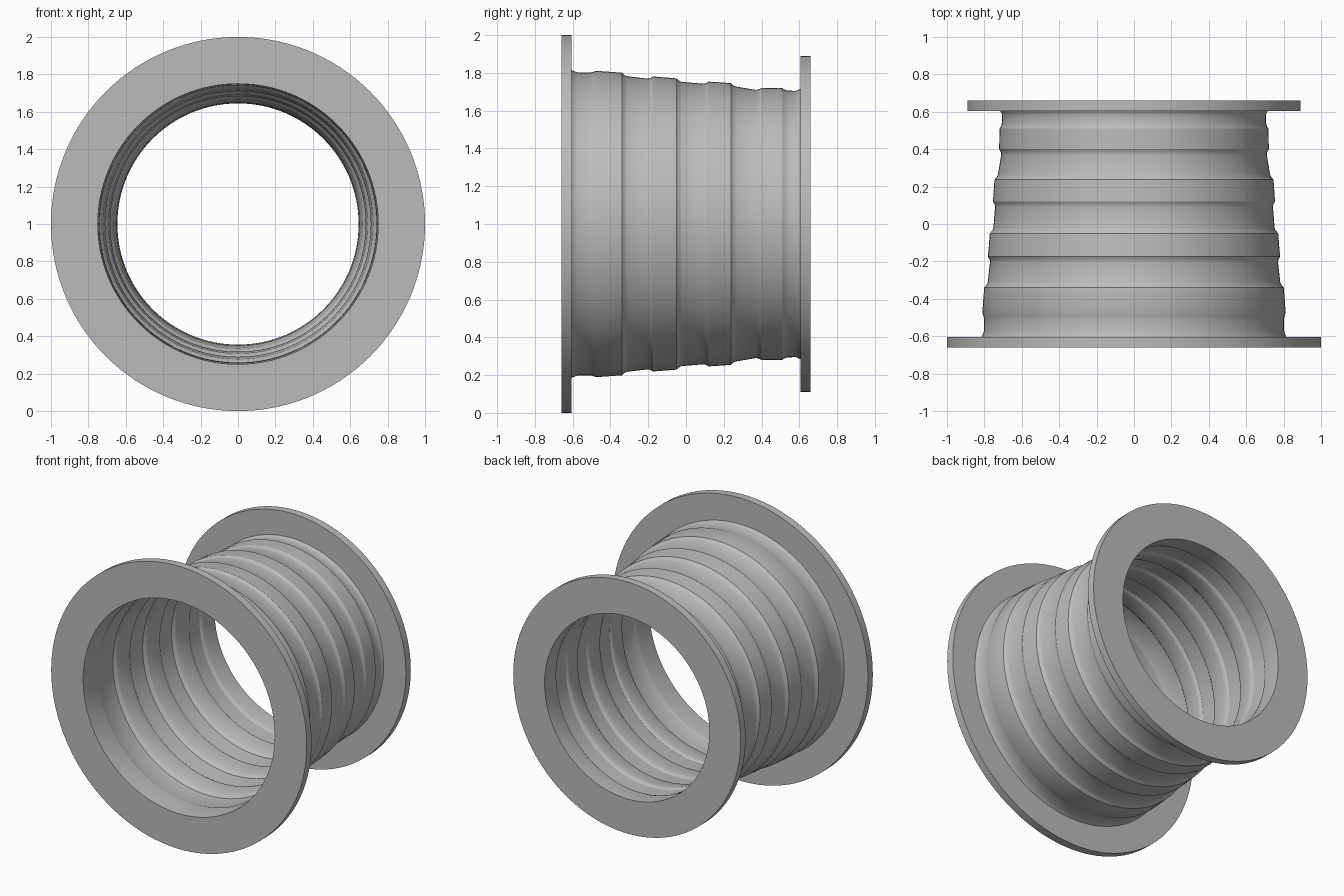
import bpy, bmesh, math

if "Cube" in bpy.data.objects:
    bpy.data.objects.remove(bpy.data.objects["Cube"])

grey = bpy.data.materials.new("plain grey")
grey.use_nodes = True
grey.diffuse_color = (0.5, 0.5, 0.5, 1)
grey.node_tree.nodes["Principled BSDF"].inputs["Base Color"].default_value = (0.5, 0.5, 0.5, 1)

SEGMENTS = 128
WALL = 0.06
END = 0.66          # half length
FACE = 0.605        # inner face of both flanges

# Wall outline as (y, radius): raised bands along a tapering sleeve
wall = [(-0.59, 0.808), (-0.575, 0.803), (-0.51, 0.802), (-0.495, 0.804)]
bands = [(-0.475, -0.34, 0.811, 0.801), (-0.175, -0.05, 0.781, 0.771),
         (0.12, 0.237, 0.754, 0.746), (0.40, 0.51, 0.721, 0.719)]
for i, (start, stop, r0, r1) in enumerate(bands):
    wall += [(start, r0), (stop, r1)]
    if i < len(bands) - 1:
        nxt, rn = bands[i + 1][0], bands[i + 1][2]
        wall += [(stop + 0.016, r1 - 0.014), (stop + 0.03, r1 - 0.019),
                 (nxt - 0.03, rn - 0.011), (nxt - 0.015, rn - 0.009)]
wall += [(0.522, 0.711), (0.54, 0.706), (0.58, 0.705), (0.594, 0.709)]

# Closed section: outer wall with flanges, then the bore running back
outer = [(-END, 1.0), (-FACE, 1.0), (-FACE, 0.815)] + wall
outer += [(FACE, 0.716), (FACE, 0.89), (END, 0.89)]
bore = [(END, 0.645)] + [(y, r - WALL) for y, r in reversed(wall[2:-2])] + [(-END, 0.75)]
section = outer + bore

# Revolve the section around the y axis
bm = bmesh.new()
rings = []
for y, r in section:
    rings.append([bm.verts.new((r * math.cos(a), y, 1 + r * math.sin(a)))
                  for a in (2 * math.pi * k / SEGMENTS for k in range(SEGMENTS))])
for i, ring in enumerate(rings):
    following = rings[(i + 1) % len(rings)]
    for k in range(SEGMENTS):
        n = (k + 1) % SEGMENTS
        bm.faces.new((ring[k], ring[n], following[n], following[k]))
bmesh.ops.recalc_face_normals(bm, faces=bm.faces)
mesh = bpy.data.meshes.new("flanged_sleeve")
bm.to_mesh(mesh)
bm.free()
mesh.materials.append(grey)
sleeve = bpy.data.objects.new("flanged_sleeve", mesh)
bpy.context.collection.objects.link(sleeve)

# Smooth walls with crisp band edges
bpy.ops.object.select_all(action='DESELECT')
sleeve.select_set(True)
bpy.context.view_layer.objects.active = sleeve
bpy.ops.object.shade_smooth_by_angle(angle=math.radians(28))
